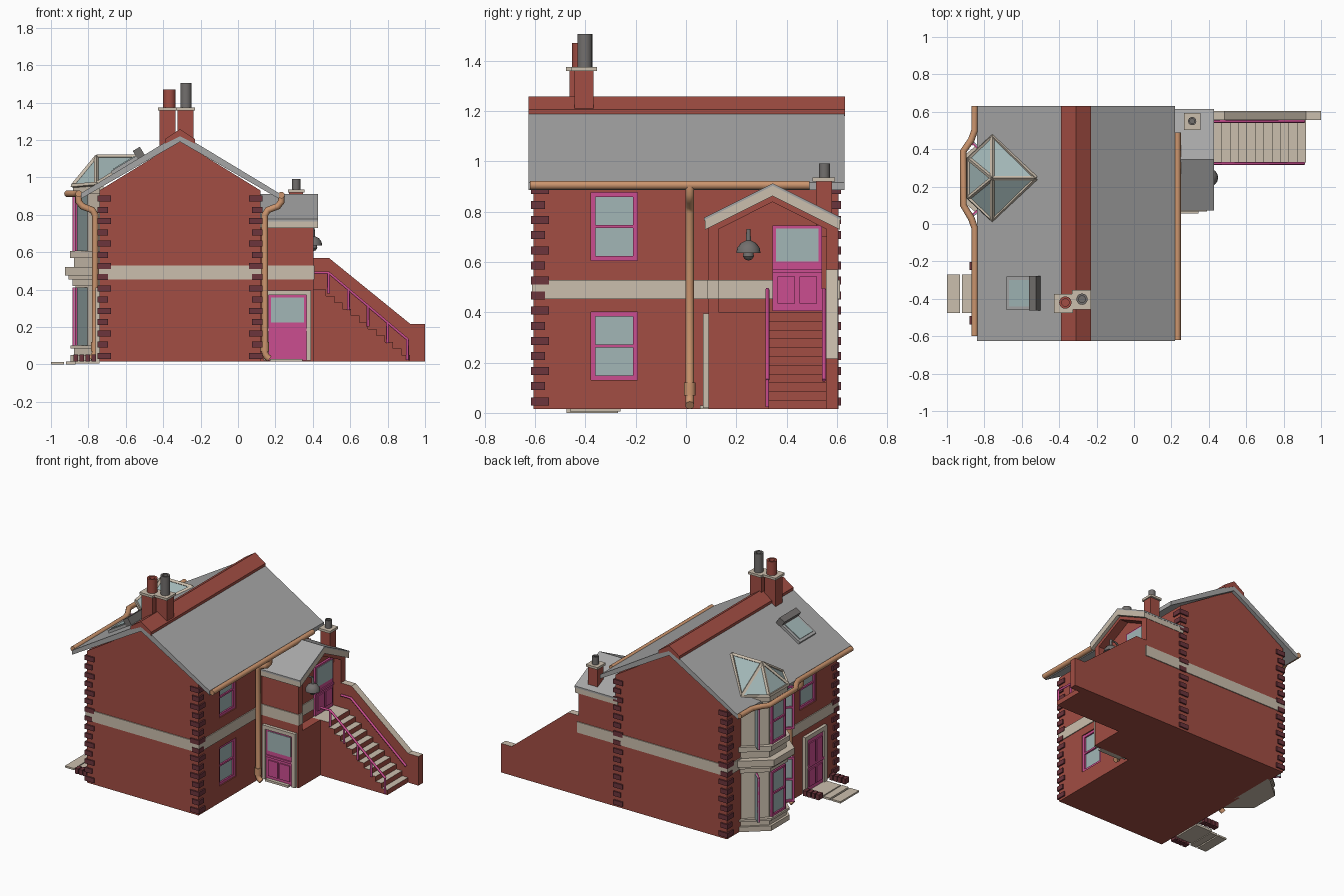
import bpy, bmesh, math
from mathutils import Matrix, Vector

if "Cube" in bpy.data.objects:
    bpy.data.objects.remove(bpy.data.objects["Cube"])


def material(name, r, g, b):
    m = bpy.data.materials.new(name)
    m.use_nodes = True
    m.diffuse_color = (r, g, b, 1)
    m.node_tree.nodes["Principled BSDF"].inputs["Base Color"].default_value = (r, g, b, 1)
    return m


BRICK = material("red brick", .36, .075, .056)
SLATE = material("grey slate", .38, .38, .38)
STONE = material("cream stone", .6, .52, .42)
PINK = material("pink paint", .6, .075, .28)
GLASS = material("pale glass", .36, .47, .47)
QUOIN = material("dark brick", .15, .035, .045)
COPPER = material("tan pipe", .6, .3, .155)
IRON = material("dark grey", .17, .16, .155)


def finish(name, bm, mats, M=None, smooth=False):
    bmesh.ops.recalc_face_normals(bm, faces=bm.faces)
    me = bpy.data.meshes.new(name)
    bm.to_mesh(me)
    bm.free()
    for m in mats:
        me.materials.append(m)
    ob = bpy.data.objects.new(name, me)
    bpy.context.collection.objects.link(ob)
    if M:
        ob.matrix_world = M
    if smooth:
        for o in bpy.context.selected_objects:
            o.select_set(False)
        ob.select_set(True)
        bpy.context.view_layer.objects.active = ob
        bpy.ops.object.shade_smooth_by_angle(angle=math.radians(40))
    return ob


def box(bm, x, y, z, mi=0):
    size = (x[1] - x[0], y[1] - y[0], z[1] - z[0])
    mid = Vector((sum(x), sum(y), sum(z))) / 2
    g = bmesh.ops.create_cube(bm, size=1, matrix=Matrix.Translation(mid) @ Matrix.Diagonal((*size, 1)))
    for f in {f for v in g["verts"] for f in v.link_faces}:
        f.material_index = mi


def prism(bm, pts, axis, a, b, mi=0):
    place = {"x": lambda p, t: (t, *p), "y": lambda p, t: (p[0], t, p[1]), "z": lambda p, t: (*p, t)}[axis]
    lo, hi = ([bm.verts.new(place(p, t)) for p in pts] for t in (a, b))
    n = len(pts)
    faces = [bm.faces.new(lo), bm.faces.new(hi)]
    faces += [bm.faces.new((lo[i], lo[(i + 1) % n], hi[(i + 1) % n], hi[i])) for i in range(n)]
    for f in faces:
        f.material_index = mi


def boxes(name, mat, *dims, M=None):
    bm = bmesh.new()
    for d in dims:
        box(bm, *d)
    return finish(name, bm, [mat], M)


def extrude(name, mat, pts, axis, a, b):
    bm = bmesh.new()
    prism(bm, pts, axis, a, b)
    return finish(name, bm, [mat])


def lathe(name, mat, profile, at, n=16):
    bm = bmesh.new()
    vs = [bm.verts.new((r, 0, z)) for r, z in profile]
    es = [bm.edges.new(e) for e in zip(vs, vs[1:])]
    bmesh.ops.spin(bm, geom=vs + es, axis=(0, 0, 1), cent=(0, 0, 0), angle=math.tau, steps=n)
    bmesh.ops.remove_doubles(bm, verts=bm.verts, dist=1e-4)
    return finish(name, bm, [mat], Matrix.Translation(at), True)


def pipe(name, mat, paths, r, res=3):
    cu = bpy.data.curves.new(name, "CURVE")
    cu.dimensions = "3D"
    cu.bevel_depth, cu.bevel_resolution, cu.use_fill_caps = r, res, True
    for pts in paths:
        s = cu.splines.new("POLY")
        s.points.add(len(pts) - 1)
        for p, co in zip(s.points, pts):
            p.co = (*co, 1)
        s.use_smooth = res > 0
    cu.materials.append(mat)
    ob = bpy.data.objects.new(name, cu)
    bpy.context.collection.objects.link(ob)


def cut(ob, cutter):
    m = ob.modifiers.new("cut", "BOOLEAN")
    m.object, m.operation = cutter, "DIFFERENCE"
    bpy.context.view_layer.objects.active = ob
    bpy.ops.object.modifier_apply(modifier=m.name)
    bpy.data.objects.remove(cutter)


def on_wall(x, y, z, nx, ny):
    return Matrix.Translation((x, y, z)) @ Matrix.Rotation(math.atan2(nx, -ny), 4, "Z")


def window(name, M, w, h, t=.018):
    bm = bmesh.new()
    s = w / 2
    box(bm, (-s, s), (-.004, .002), (0, h), 1)
    for x in ((-s, t - s), (s - t, s)):
        box(bm, x, (-.016, 0), (0, h))
    for z in ((0, t), (h - t, h), (h / 2 - .006, h / 2 + .006)):
        box(bm, (-s, s), (-.014, 0), z)
    finish(name, bm, [PINK, GLASS], M)


def door(name, M, w, h, glazed=True, frame=.025):
    bm = bmesh.new()
    s, split = w / 2, h * .58
    box(bm, (-s, s), (-.012, .002), (0, h))
    if glazed:
        box(bm, (.014 - s, s - .014), (-.016, 0), (split, h - .012), 1)
    rows = [(.03, h * .4)] + ([] if glazed else [(h * .48, h - .03)])
    for z in rows:
        for x in ((.02 - s, -.008), (.008, s - .02)):
            box(bm, x, (-.02, 0), z)
    box(bm, (-s, s), (-.02, 0), (split - .045, split - .03))
    if frame:
        for x in ((-s - frame, -s), (s, s + frame)):
            box(bm, x, (-.022, 0), (0, h + frame), 2)
        box(bm, (-s, s), (-.022, 0), (h, h + frame), 2)
    finish(name, bm, [PINK, GLASS, STONE], M)


# Main house: gabled walls with window reveals
L, R, YW, MID, BASE = -.74, .12, .605, -.31, .015
house = extrude("house_walls", BRICK, [(L, BASE), (R, BASE), (R, .93), (MID, 1.195), (L, .93)], "y", -YW, YW)
WY, WW, WH = -.285, .184, .27
spots = [("right_lower", R, .13, 1), ("right_upper", R, .605, 1), ("left_upper", L, .605, -1)]
cut(house, boxes("cutter", BRICK, *[((x - .022, x + .022), (WY - WW / 2, WY + WW / 2), (z, z + WH)) for _, x, z, _ in spots]))
for n, x, z, d in spots:
    window(n + "_window", on_wall(x - .022 * d, WY, z, d, 0), WW, WH)
boxes("stone_band", STONE, ((L - .006, R + .006), (-YW - .006, YW + .006), (.453, .528)))

# Corner quoins
bm = bmesh.new()
for cx, sx in ((L, 1), (R, -1)):
    for sy in (-1, 1):
        for i in range(15):
            n = .06 - .015 * (i % 2)
            box(bm, sorted((cx - sx * .01, cx + sx * n)), sorted((sy * (YW + .01), sy * (YW - n))),
                (.03 + i * .06, .062 + i * .06))
finish("corner_quoins", bm, [QUOIN])

# Main roof, ridge and roof window
EZ, TOP = .915, 1.235
extrude("main_roof", SLATE, [(-.84, EZ), (MID, TOP), (.22, EZ), (.22, EZ - .03), (MID, TOP - .045), (-.84, EZ - .03)],
        "y", -.625, .63)
extrude("ridge_tiles", BRICK, [(-.39, 1.18), (-.39, 1.205), (MID, 1.258), (-.23, 1.205), (-.23, 1.18), (MID, 1.22)],
        "y", -.626, .631)
pitch = (TOP - EZ) / .53
tilt = Matrix.Translation((-.595, -.37, EZ + .245 * pitch)) @ Matrix.Rotation(-math.atan(pitch), 4, "Y")
boxes("roof_window_frame", SLATE, ((-.09, .08), (-.09, .09), (-.01, .018)), M=tilt)
boxes("roof_window_glass", GLASS, ((-.072, .062), (-.07, .07), (0, .023)), M=tilt)
boxes("roof_window_hood", IRON, ((.068, .112), (-.092, .092), (-.01, .05)), M=tilt)

# Chimneys and pots
def chimney(name, x, y, s, z0, z1, pot_mat, px, py, r, pz):
    boxes(name + "_stack", BRICK, ((x - s, x + s), (y - s + .005, y + s - .005), (z0, z1)))
    c = s + .008
    boxes(name + "_cap", STONE, ((x - c, x + c), (y - c, y + c), (z1, z1 + .016)))
    lathe(name + "_pot", pot_mat, [(r, z1), (r, pz), (r * .6, pz), (r * .6, z1 + .02), (0, z1 + .02)], (px, py, 0))


chimney("left_chimney", -.376, -.425, .043, 1.05, 1.358, BRICK, -.367, -.42, .033, 1.47)
chimney("right_chimney", -.28, -.405, .043, 1.05, 1.358, IRON, -.278, -.402, .03, 1.505)
chimney("small_chimney", .311, .548, .037, .7, .92, IRON, .311, .55, .022, .99)

# Side extension with recessed porch
PY = .344
ext = extrude("extension_walls", BRICK, [(.09, BASE), (.605, BASE), (.605, .75), (PY, .88), (.09, .75)], "x", .1, .404)
cut(ext, extrude("cutter", BRICK, [(.13, .4), (.558, .4), (.558, .73), (PY, .838), (.13, .73)], "x", .34, .5))
for name, mat, z, t, e in (("extension_fascia", STONE, .902, .04, .268), ("extension_slates", SLATE, .912, .012, .272)):
    d = e * .5
    extrude(name, mat, [(PY - e, z - d), (PY, z), (PY + e, z - d), (PY + e, z - d - t), (PY, z - t), (PY - e, z - d - t)],
            "x", .1, .427)
boxes("extension_band", STONE, ((.1, .41), (.084, .13), (.453, .528)), ((.1, .41), (.59, .611), (.453, .528)),
      ((.1, .346), (.1, PY), (.453, .528)))
door("porch_door", on_wall(.342, .442, .405, 1, 0), .196, .34, frame=0)
door("lower_door", on_wall(.264, .09, .02, 0, -1), .204, .35)
boxes("lower_door_step", STONE, ((.17, .345), (.055, .09), (.015, .03)))

# Porch lamp
lathe("porch_lamp", IRON, [(0, .73), (.008, .73), (.01, .685), (.03, .675), (.045, .655), (.048, .635), (.02, .635),
                           (.022, .622), (.014, .61), (0, .605)], (.402, .248, 0))
pipe("lamp_bracket", IRON, [[(.335, .248, .7), (.36, .248, .725), (.402, .248, .725)]], .006)

# Outside stair, its wall and handrails
bm = bmesh.new()
pts, n = [(.34, BASE), (.34, .4), (.47, .4)], 10
for i in range(1, n + 1):
    z = .4 - .035 * i
    pts += [(.47 + .045 * (i - 1), z), (.47 + .045 * i, z)]
prism(bm, pts + [(.92, BASE)], "y", .328, .556)
prism(bm, [(.4, BASE), (.4, .57), (.485, .57), (.92, .217), (1, .217), (1, BASE)], "y", .556, .604)
bmesh.ops.recalc_face_normals(bm, faces=bm.faces)
for f in bm.faces:
    f.material_index = int(f.normal.z > .5)
finish("stairs_and_wall", bm, [BRICK, STONE])
rail = lambda x: .49 - max(0, x - .485) * .847
for name, y in (("outer_handrail", .323), ("wall_handrail", .548)):
    paths = [[(x, y, rail(x)) for x in (.41, .485, .91)]]
    if y < .4:
        paths += [[(x, y, rail(x)), (x, y, rail(x) - .11)] for x in (.485, .59, .695, .8, .905)]
    pipe(name, PINK, paths, .008, 1)

# Bay window: stacked stone courses, then a window on each facet
BY = .24
def bay(d):
    half = [(L + .02, .21 + d), (L, .21 + d), (-.87 - d, .09 + d * .41)]
    return [(x, BY + y) for x, y in half] + [(x, BY - y) for x, y in reversed(half)]


bm = bmesh.new()
for z0, z1, d in ((.015, .05, .025), (.05, .085, .008), (.085, .1, .025), (.1, .42, 0), (.42, .455, .015), (.455, .475, .035),
                  (.475, .52, .055), (.52, .57, .008), (.57, .605, .028), (.605, .91, 0), (.91, .955, .012)):
    prism(bm, bay(d), "z", z0, z1)
finish("bay_stonework", bm, [STONE])
corners = [Vector(p) for p in bay(0)[1:5]]
for level, z, h in (("lower", .1, .31), ("upper", .605, .3)):
    for side, p, q in zip(("back", "middle", "front"), corners, corners[1:]):
        e, m = q - p, (p + q) / 2
        window(f"bay_{level}_{side}_window", on_wall(m.x, m.y, z, -abs(e.y), e.x * (1 if e.y < 0 else -1)), e.length - .026, h, .014)

# Glazed bay roof
A, B = (-.757, .245, 1.11), (-.525, .245, 1.11)
rim = [(-.757, .47, .965), (-.885, .35, .955), (-.885, .14, .955), (-.757, .02, .965)]
loop = [B] + rim + [B]
bm = bmesh.new()
for p, q in zip(loop, loop[1:]):
    bm.faces.new([bm.verts.new(c) for c in (A, p, q)])
bmesh.ops.remove_doubles(bm, verts=bm.verts, dist=1e-4)
finish("bay_roof_glass", bm, [GLASS])
pipe("bay_roof_bars", STONE, [loop] + [[A, p] for p in [B] + rim], .012, 0)

# Entrance on the left side
DY = -.345
door("main_door", on_wall(L, DY, .02, -1, 0), .18, .36, glazed=False, frame=.03)
boxes("entrance_slabs", STONE, ((-1, -.93), (-.475, -.27), (0, .012)), ((-.92, -.87), (-.475, -.27), (0, .015)),
      ((-.87, L), (-.46, -.26), (.005, .022)))
boxes("edging_bricks", QUOIN, *[((x, x + .025), (y - .022, y + .022), (.015, .052))
                                for y in (-.225, -.515) for x in (-.88, -.848, -.816, -.784)])

# Gutters and downpipes
pipe("right_gutter", COPPER, [[(.232, -.62, .905), (.232, .49, .905)]], .018)
pipe("left_gutter", COPPER, [[(x, y, .912) for x, y in ((-.852, .63), (-.852, .5), (-.87, .45), (-.912, .39), (-.912, .1),
                                                       (-.87, .03), (-.852, -.02), (-.852, -.6))]], .018)
for name, wall, d, y, eave in (("right_downpipe", R, 1, .015, .232), ("left_downpipe", L, -1, -.05, -.852)):
    x = wall + d * .024
    pipe(name, COPPER, [[(eave, y, .9), (eave, y, .87), (eave - d * .02, y, .845), (x + d * .015, y, .825), (x, y, .8),
                         (x, y, .06), (x + d * .01, y, .04), (x + d * .025, y, .03)]], .018)
    lathe(name + "_collar", COPPER, [(.018, .12), (.023, .12), (.023, .07), (.018, .07)], (x, y, 0), 12)
